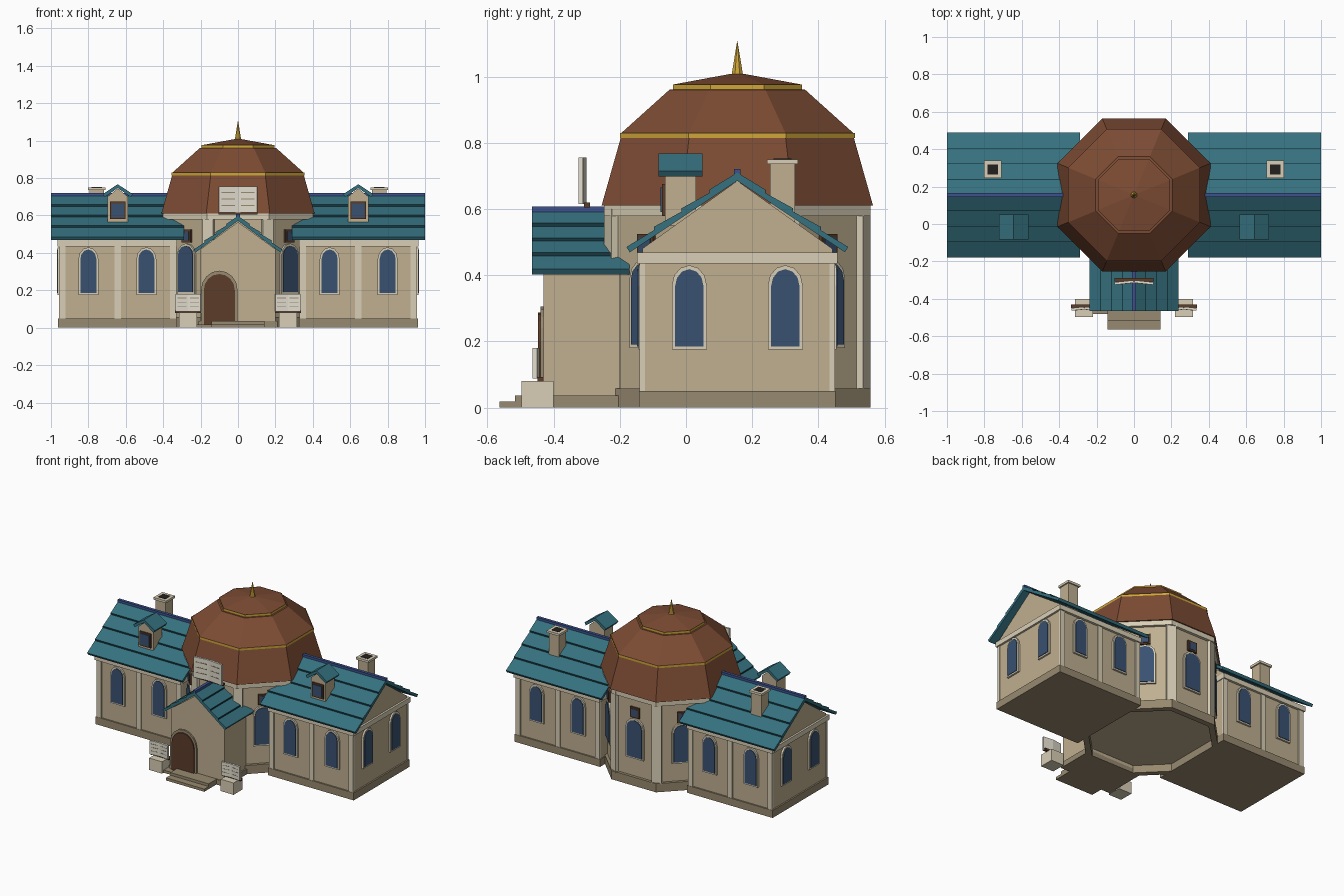
import bpy, math
from mathutils import Matrix, Vector

if "Cube" in bpy.data.objects:
    bpy.data.objects.remove(bpy.data.objects["Cube"])

CY = 0.155                     # y of the building's long axis
T8 = math.pi / 8

def mat(name, r, g, b):
    m = bpy.data.materials.new(name)
    m.diffuse_color = tuple((c / 255) ** 2.2 for c in (r, g, b)) + (1,)
    m.use_nodes = True
    m.node_tree.nodes["Principled BSDF"].inputs["Base Color"].default_value = m.diffuse_color
    return m

WALL = mat("stone", 190, 174, 143)
BASE = mat("plinth_stone", 150, 136, 111)
TRIM = mat("trim", 216, 206, 181)
TEAL = mat("roof_teal", 56, 112, 126)
DARK = mat("roof_seam", 28, 58, 66)
BLUE = mat("ridge_blue", 62, 82, 140)
DOME = mat("dome_brown", 124, 77, 55)
GOLD = mat("gold", 205, 164, 60)
GLASS = mat("glass", 60, 82, 112)
WOOD = mat("wood", 92, 62, 45)
PAGE = mat("page", 225, 220, 205)
SOOT = mat("soot", 40, 38, 36)

def mesh(name, verts, faces, m):
    me = bpy.data.meshes.new(name)
    me.from_pydata(verts, [], faces)
    me.materials.append(m)
    ob = bpy.data.objects.new(name, me)
    bpy.context.collection.objects.link(ob)
    return ob

def prism(name, pts, frame, d0, d1, m):
    """Extrude a counter-clockwise 2D outline along the frame's local z."""
    n = len(pts)
    v = [frame @ Vector((p[0], p[1], d)) for d in (d0, d1) for p in pts]
    f = [list(range(n))[::-1], list(range(n, 2 * n))]
    f += [(i, (i + 1) % n, n + (i + 1) % n, n + i) for i in range(n)]
    return mesh(name, v, f, m)

def rect(x0, x1, y0, y1):
    return [(x0, y0), (x1, y0), (x1, y1), (x0, y1)]

def box(name, x0, x1, y0, y1, z0, z1, m):
    return prism(name, rect(x0, x1, y0, y1), Matrix(), z0, z1, m)

def facing(deg, x, y):
    """Frame on a wall: local x right, y up, z outward along angle deg."""
    a = math.radians(deg)
    c, s = math.cos(a), math.sin(a)
    return Matrix(((-s, 0, c, x), (c, 0, s, y), (0, 1, 0, 0), (0, 0, 0, 1)))

def arch(hw, z0, zs, z1, n=6):
    return [(-hw, z0), (hw, z0)] + [
        (hw * math.cos(math.pi * i / n), zs + (z1 - zs) * math.sin(math.pi * i / n))
        for i in range(n + 1)]

def window(name, frame, hw=0.053, z0=0.175, z1=0.43):
    prism(name + "_frame", arch(hw, z0, z1 - 0.062, z1), frame, -0.01, 0.012, TRIM)
    prism(name + "_glass", arch(hw - 0.01, z0 + 0.01, z1 - 0.064, z1 - 0.012), frame, 0, 0.016, GLASS)

def lathe8(name, prof, m, caps=True):
    """Eight-sided solid (or open band) from (apothem, z) pairs."""
    v = [(a / math.cos(T8) * math.cos(T8 * (2 * k + 1)),
          CY + a / math.cos(T8) * math.sin(T8 * (2 * k + 1)), z)
         for a, z in prof for k in range(8)]
    f = [(8 * r + k, 8 * r + (k + 1) % 8, 8 * r + 8 + (k + 1) % 8, 8 * r + 8 + k)
         for r in range(len(prof) - 1) for k in range(8)]
    n = len(v)
    if caps:
        f += [list(range(8))[::-1], list(range(n - 8, n))]
    return mesh(name, v, f, m)

def roof(name, frame, half, ridge, eave, d0, d1, th=0.025, rows=1, cap=True):
    """Chevron roof slab with stepped rows, dark risers and a ridge cap."""
    k = 0.005 if rows > 1 else 0
    right = [(half, eave)]
    for i in range(rows - 1, 0, -1):
        t = i / rows
        u, z = half * t, ridge + (eave - ridge) * t
        right += [(u, z - k), (u, z + k)]
        for s in (-1, 1):
            x = s * u
            prism(name + "_riser", rect(min(x, x + s * 0.001), max(x, x + s * 0.001), z - k, z + k),
                  frame, d0, d1, DARK)
    left = [(-u, z) for u, z in right[::-1]]
    prism(name, [(half - 0.01, eave - 0.016)] + right + [(0, ridge)] + left
          + [(0.01 - half, eave - 0.016), (0, ridge - th)], frame, d0, d1, TEAL)
    if cap:
        prism(name + "_ridge", rect(-0.01, 0.01, ridge - 0.015, ridge + 0.01), frame, d0, d1, BLUE)

def book(name, x, y, z0, z1, w):
    """Open book standing upright, spine to the back, with ruled strips."""
    h = z1 - z0
    for s in (-1, 1):
        f = facing(-90 - 6 * s, x + s * w / 2, y)
        prism(name + "_page", rect(-w / 2 + 0.001, w / 2 - 0.001, z0, z1), f, -0.006, 0.008, PAGE)
        for i in range(1, 4):
            z = z0 + h * i / 4
            prism(name + "_rule", rect(-w * 0.35, w * 0.35, z, z + 0.04 * h), f, 0.008, 0.009, BASE)
    box(name + "_stand", x - w, x + w, y + 0.004, y + 0.022, z0 - 0.01, z0 + 0.005, WOOD)

# Octagonal drum and dome; the plinth is a ring, open underneath
lathe8("drum_plinth", [(0.365, 0.058), (0.365, 0), (0.402, 0), (0.402, 0.058), (0.365, 0.058)], BASE, False)
lathe8("drum_wall", [(0.383, 0.05), (0.383, 0.6)], WALL)
lathe8("drum_cornice", [(0.402, 0.578), (0.402, 0.612)], TRIM)
lathe8("dome", [(0.41, 0.61), (0.352, 0.815), (0.352, 0.828), (0.205, 0.96), (0.193, 0.961),
                (0.193, 0.976), (0.02, 1.008)], DOME)
lathe8("dome_lower_ring", [(0.355, 0.814), (0.355, 0.829)], GOLD, False)
lathe8("dome_upper_ring", [(0.195, 0.96), (0.195, 0.976)], GOLD, False)
lathe8("spire", [(0.018, 1.0), (0.0005, 1.107)], GOLD)
for k in range(8):
    f = facing(45 * k + 22.5, 0, CY)
    prism("drum_pilaster", rect(-0.03, 0.03, 0.05, 0.6), f, 0.38, 0.423, TRIM)
for a in (45, 90, 135, 225, 315):
    r = math.radians(a)
    f = facing(a, 0.383 * math.cos(r), CY + 0.383 * math.sin(r))
    window("drum_window", f, 0.066, 0.18, 0.45)
    prism("drum_vent_frame", rect(-0.034, 0.034, 0.455, 0.524), f, -0.01, 0.012, WOOD)
    prism("drum_vent_glass", rect(-0.024, 0.024, 0.465, 0.514), f, 0, 0.015, GLASS)

# Two side wings
for s in (-1, 1):
    a = 0 if s > 0 else 180
    f = facing(a, 0, CY)       # local z runs outward along the wing
    prism("wing_wall", [(-0.287, 0.04), (0.287, 0.04), (0.287, 0.48), (0, 0.685), (-0.287, 0.48)],
          f, 0.33, 0.953, WALL)
    prism("wing_plinth", rect(-0.297, 0.297, 0, 0.05), f, 0.325, 0.963, BASE)
    prism("wing_cornice", rect(-0.303, 0.303, 0.435, 0.468), f, 0.325, 0.966, TRIM)
    roof("wing_roof", f, 0.335, 0.71, 0.485, 0.29, 1.0, rows=4)
    for side in (-1, 1):
        y = CY + side * 0.287
        for x in (0.346, 0.643, 0.94):
            box("wing_pilaster", s * x - 0.017, s * x + 0.017, y - 0.008, y + 0.008, 0.05, 0.436, TRIM)
        for x in (0.49, 0.8):
            window("wing_window", facing(90 * side, s * x, y))
        window("gable_window", facing(a, s * 0.953, CY + side * 0.145))

    # Dormer on the front slope
    x = s * 0.643
    f = facing(-90, x, 0)      # local z is -y
    prism("dormer_body", [(-0.055, 0.55), (0.055, 0.55), (0.055, 0.7), (0, 0.745), (-0.055, 0.7)],
          f, -0.03, 0.063, WALL)
    roof("dormer_roof", f, 0.08, 0.767, 0.714, -0.05, 0.083, th=0.02, cap=False)
    prism("dormer_window_frame", rect(-0.042, 0.042, 0.58, 0.675), f, 0.06, 0.072, WOOD)
    prism("dormer_window_glass", rect(-0.033, 0.033, 0.59, 0.665), f, 0.06, 0.077, GLASS)

    # Chimney on the back slope
    x, y = s * 0.755, 0.292
    box("chimney", x - 0.038, x + 0.038, y - 0.038, y + 0.038, 0.55, 0.737, WALL)
    box("chimney_cap", x - 0.047, x + 0.047, y - 0.047, y + 0.047, 0.735, 0.75, TRIM)
    box("chimney_flue", x - 0.027, x + 0.027, y - 0.027, y + 0.027, 0.74, 0.752, SOOT)

    # Pedestal with open book beside the steps
    x = s * 0.267
    box("pedestal", x - 0.048, x + 0.048, -0.497, -0.4, 0, 0.08, TRIM)
    book("pedestal_book", x, -0.452, 0.088, 0.18, 0.069)

# Entrance porch
f = facing(-90, 0, 0)
prism("porch_wall", [(-0.2, 0.03), (0.2, 0.03), (0.2, 0.42), (0, 0.565), (-0.2, 0.42)], f, 0.2, 0.43, WALL)
prism("porch_plinth", rect(-0.21, 0.21, 0, 0.036), f, 0.2, 0.435, BASE)
roof("porch_roof", f, 0.237, 0.597, 0.418, 0.17, 0.465, rows=4)
fd = facing(-90, -0.1, 0)
prism("door_frame", arch(0.098, 0.01, 0.2, 0.305, 8), fd, 0.42, 0.44, BASE)
prism("door", arch(0.083, 0.01, 0.2, 0.287, 8), fd, 0.42, 0.447, WOOD)
box("step_lower", -0.143, 0.143, -0.563, -0.43, 0, 0.018, BASE)
box("step_upper", -0.143, 0.143, -0.517, -0.43, 0.018, 0.036, BASE)
box("door_sill", -0.22, -0.14, -0.48, -0.43, 0, 0.018, BASE)

# Large open book above the porch ridge
book("ridge_book", 0, -0.312, 0.615, 0.755, 0.105)
